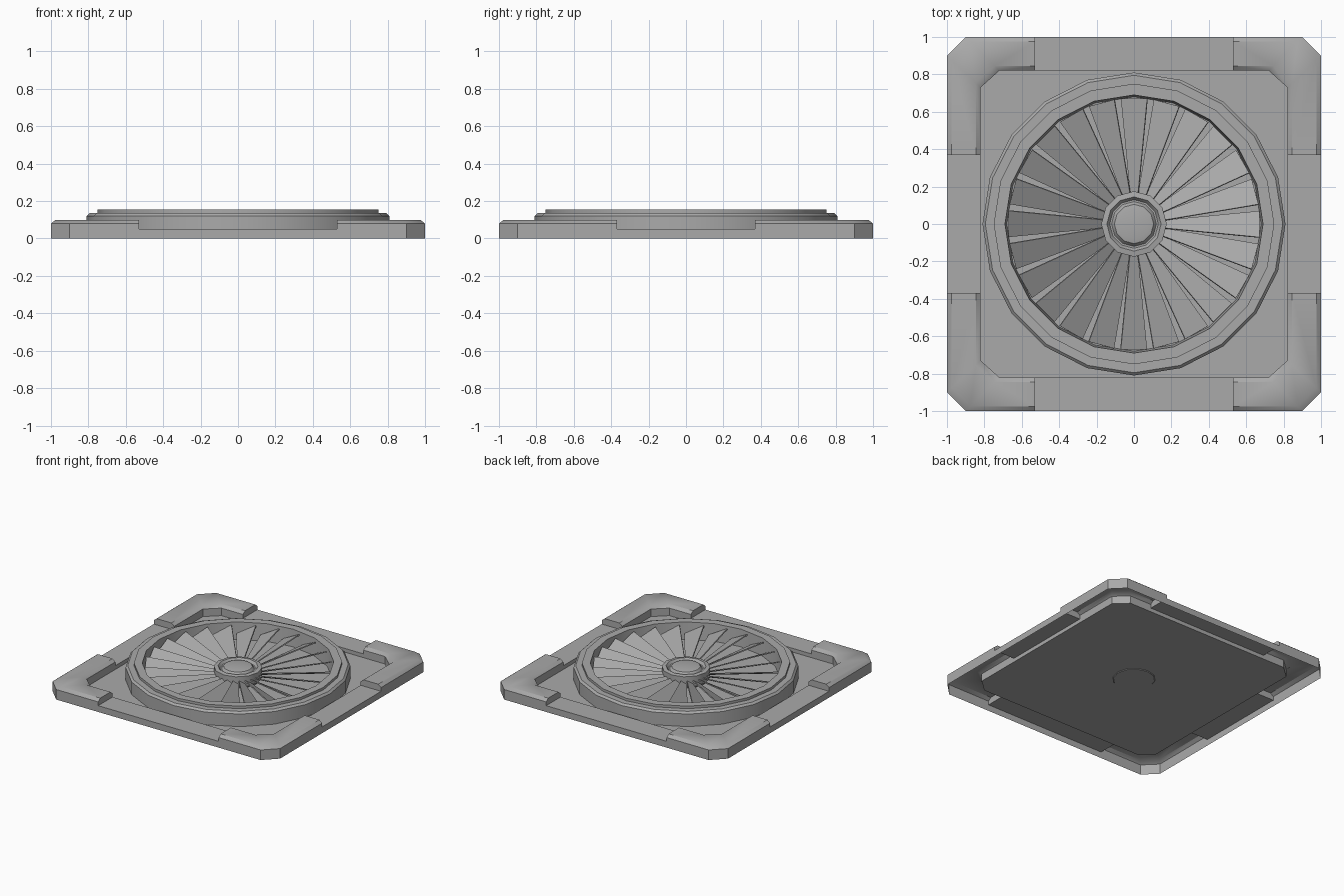
import bpy
import bmesh
from math import sin, cos, pi, radians
from mathutils import Matrix, Vector

cube = bpy.data.objects.get("Cube")
if cube:
    bpy.data.objects.remove(cube, do_unlink=True)

GREY = 0.4
metal = bpy.data.materials.new("plain grey metal")
metal.use_nodes = True
metal.diffuse_color = (GREY, GREY, GREY, 1)
metal.node_tree.nodes["Principled BSDF"].inputs["Base Color"].default_value = (GREY, GREY, GREY, 1)

PLATE_Z = 0.02
RAIL_Z = 0.05


def finish(name, bm, smooth=35):
    mesh = bpy.data.meshes.new(name)
    bm.to_mesh(mesh)
    bm.free()
    mesh.materials.append(metal)
    obj = bpy.data.objects.new(name, mesh)
    bpy.context.collection.objects.link(obj)
    bpy.ops.object.select_all(action='DESELECT')
    obj.select_set(True)
    bpy.context.view_layer.objects.active = obj
    if smooth:
        bpy.ops.object.shade_smooth_by_angle(angle=radians(smooth))
    return obj


def loft(bm, rows, closed=False):
    """Bridge successive rows of vertices with quads."""
    pairs = list(zip(rows, rows[1:])) + ([(rows[-1], rows[0])] if closed else [])
    for a, b in pairs:
        for i in range(len(a) - 1):
            bm.faces.new((a[i], b[i], b[i + 1], a[i + 1]))


def shell(name, outer, inner, section, sx, sy, cap=None):
    """Sweep a section (share from outer to inner, height) between two rails."""
    bm = bmesh.new()
    rows = []
    for o, i in zip(outer, inner):
        o, i = Vector(o), Vector(i)
        row = []
        for t, z in section:
            p = o.lerp(i, t)
            row.append(bm.verts.new((p.x * sx, p.y * sy, z)))
        rows.append(row)
    loft(bm, rows)
    if cap:
        bm.faces.new(rows[0][cap])
        bm.faces.new(rows[-1][cap][::-1])
    # Mirrored copies need their winding turned back
    if sx * sy > 0:
        bmesh.ops.reverse_faces(bm, faces=bm.faces)
    bm.normal_update()
    top = max(bm.faces, key=lambda f: abs(f.normal.z) * f.calc_area())
    if top.normal.z < 0:
        bmesh.ops.reverse_faces(bm, faces=bm.faces)
    return finish(name, bm)


def lathe(name, profile, sides, close_ends=False):
    bm = bmesh.new()
    rows = []
    for k in range(sides):
        a = 2 * pi * k / sides
        rows.append([bm.verts.new((r * cos(a), r * sin(a), z)) for r, z in profile])
    loft(bm, rows, closed=True)
    if close_ends:
        bm.faces.new([row[0] for row in rows])
        bm.faces.new([row[-1] for row in rows])
    bmesh.ops.recalc_face_normals(bm, faces=bm.faces)
    return finish(name, bm)


# Raised corner blocks, hollow underneath
corner_outer = [(0.53, 1), (0.9, 1), (1, 0.9), (1, 0.37)]
corner_inner = [(0.53, 0.82), (0.72, 0.82), (0.82, 0.73), (0.82, 0.37)]
corner_section = [(0, 0), (0, RAIL_Z), (0, 0.08), (0.14, 0.1), (0.86, 0.1),
                  (1, 0.08), (1, RAIL_Z), (1, PLATE_Z)]
rail_section = [(0, 0), (0, RAIL_Z), (1, RAIL_Z), (1, PLATE_Z)]
for sx, side in ((1, "left"), (-1, "right")):
    for sy, end in ((1, "back"), (-1, "front")):
        shell(f"corner_block_{end}_{side}", corner_outer, corner_inner,
              corner_section, sx, sy, cap=slice(1, 7))

# Low rails joining the corner blocks
for s, end, side in ((1, "back", "left"), (-1, "front", "right")):
    shell(f"rail_{end}", [(-0.53, 1), (0.53, 1)], [(-0.53, 0.82), (0.53, 0.82)],
          rail_section, 1, s)
    shell(f"rail_{side}", [(1, 0.37), (1, -0.37)], [(0.82, 0.37), (0.82, -0.37)],
          rail_section, s, 1)

# Sunken base plate with cut corners
bm = bmesh.new()
x, y, cx, cy = 0.82, 0.82, 0.72, 0.73
outline = [(x, -cy), (x, cy), (cx, y), (-cx, y), (-x, cy), (-x, -cy), (-cx, -y), (cx, -y)]
bm.faces.new([bm.verts.new((px, py, PLATE_Z)) for px, py in outline])
finish("base_plate", bm, smooth=0)

# Stepped housing ring
lathe("housing_ring", [(0.81, PLATE_Z), (0.81, 0.12), (0.795, 0.135), (0.75, 0.135),
                       (0.75, 0.155), (0.69, 0.155), (0.68, PLATE_Z)], 20)

# Hub with a rim groove and a domed cap
lathe("hub", [(0.15, 0.015), (0.175, 0.04), (0.175, 0.12), (0.145, 0.125), (0.13, 0.105),
              (0.12, 0.105), (0.105, 0.125), (0.08, 0.13)], 12, close_ends=True)

# Tilted fan blades, each with its clockwise edge raised
BLADES = 24
bm = bmesh.new()
blade = [(0.16, -0.021, 0.085), (0.67, -0.07, 0.14), (0.67, 0.07, 0.07), (0.16, 0.021, 0.06)]
for k in range(BLADES):
    turn = Matrix.Rotation(2 * pi * k / BLADES, 3, 'Z')
    bm.faces.new([bm.verts.new(turn @ Vector(p)) for p in blade])
blades = finish("fan_blades", bm, smooth=0)
thick = blades.modifiers.new("thickness", 'SOLIDIFY')
thick.thickness = 0.008
